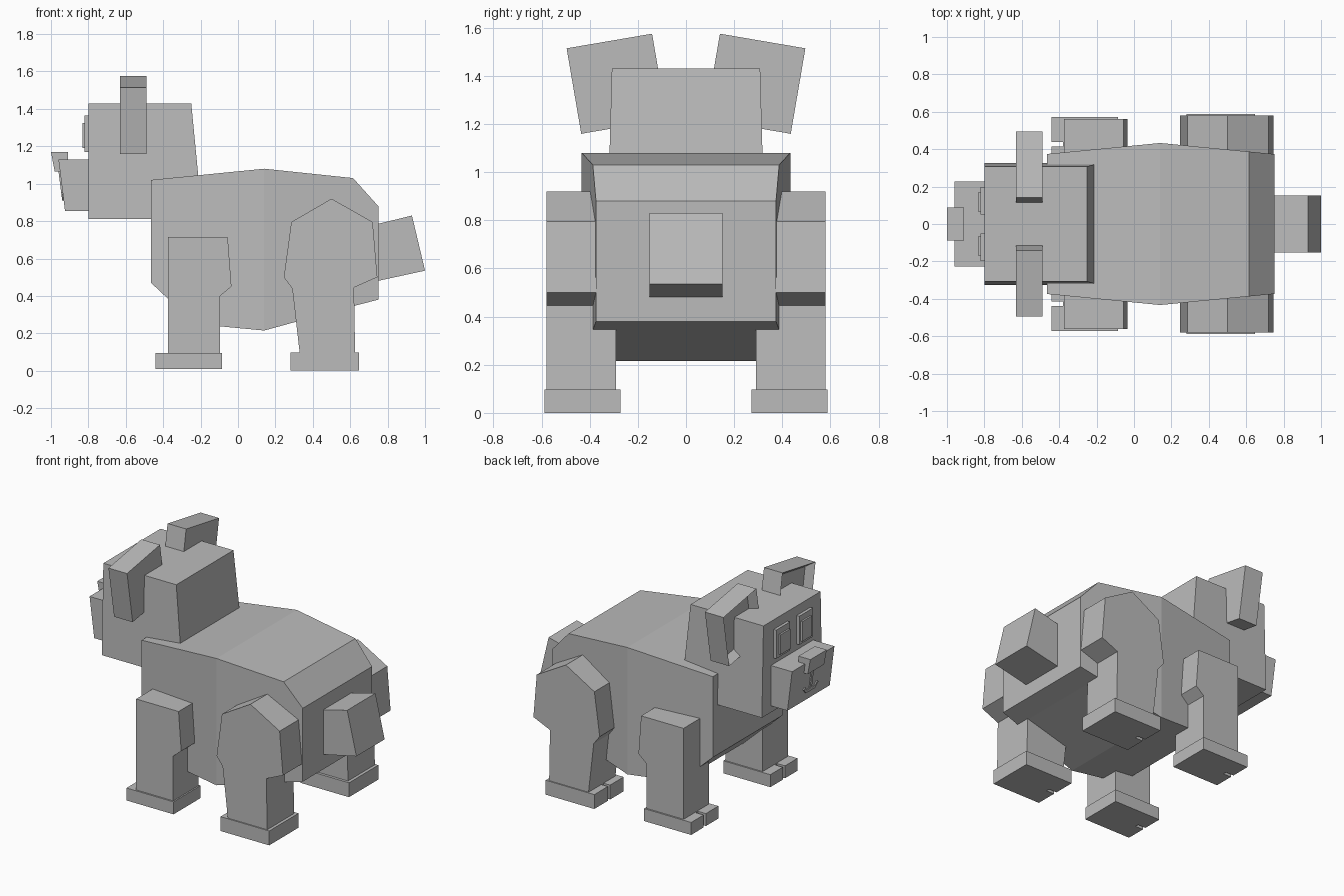
import bpy, bmesh, math
from mathutils import Matrix, Vector

cube = bpy.data.objects.get("Cube")
if cube:
    bpy.data.objects.remove(cube)

GREY = (0.5, 0.5, 0.5, 1)
mat = bpy.data.materials.new("plain grey")
mat.use_nodes = True
mat.diffuse_color = GREY
mat.node_tree.nodes["Principled BSDF"].inputs["Base Color"].default_value = GREY


def finish(name, bm):
    bmesh.ops.recalc_face_normals(bm, faces=bm.faces)
    mesh = bpy.data.meshes.new(name)
    bm.to_mesh(mesh)
    bm.free()
    mesh.materials.append(mat)
    obj = bpy.data.objects.new(name, mesh)
    bpy.context.scene.collection.objects.link(obj)
    return obj


def extrude(bm, points, offset):
    """Sweep a flat outline along an offset."""
    face = bm.faces.new([bm.verts.new(p) for p in points])
    new = bmesh.ops.extrude_face_region(bm, geom=[face])["geom"]
    # keep the starting cap so the solid is closed
    verts = [v for v in new if isinstance(v, bmesh.types.BMVert)]
    bmesh.ops.translate(bm, verts=verts, vec=offset)


def side_part(name, profile, y0, y1):
    """Solid from an x-z outline between two y positions."""
    bm = bmesh.new()
    extrude(bm, [(x, y0, z) for x, z in profile], (0, y1 - y0, 0))
    return finish(name, bm)


def box_profile(x0, x1, z0, z1):
    return [(x0, z0), (x1, z0), (x1, z1), (x0, z1)]


# Body: a side outline cut at its middle and widened there
bm = bmesh.new()
outline = [(-0.465, 1.02), (0.14, 1.08), (0.615, 1.03), (0.75, 0.88), (0.75, 0.38),
           (0.615, 0.345), (0.14, 0.215), (-0.23, 0.25), (-0.465, 0.47)]
extrude(bm, [(x, -1, z) for x, z in outline], (0, 2, 0))
bmesh.ops.bisect_plane(bm, geom=bm.verts[:] + bm.edges[:] + bm.faces[:],
                       plane_co=(0.14, 0, 0), plane_no=(1, 0, 0))
for v in bm.verts:
    v.co.y *= 0.433 - abs(v.co.x - 0.14) * 0.097
finish("body", bm)

# Head: slightly narrower towards the crown
head = side_part("head", [(-0.8, 0.81), (-0.19, 0.81), (-0.25, 1.43), (-0.8, 1.43)], -1, 1)
for v in head.data.vertices:
    v.co.y *= 0.325 if v.co.z < 1 else 0.308

# Muzzle, nose and tail
side_part("muzzle", [(-0.96, 1.13), (-0.78, 1.13), (-0.78, 0.855), (-0.925, 0.855)], -0.228, 0.228)
side_part("nose", [(-1, 1.17), (-0.91, 1.17), (-0.91, 1.065), (-0.98, 1.065)], -0.088, 0.088)
side_part("tail", [(0.7, 0.773), (0.93, 0.83), (1.0, 0.535), (0.7, 0.47)], -0.152, 0.152)


# Mouth: thin raised lines lying on the sloping muzzle front
def mouth_line(name, points):
    bm = bmesh.new()
    extrude(bm, [(-0.968 + (1.13 - z) * 0.127, y, z) for y, z in points], (0.02, 0, 0))
    finish(name, bm)


mouth_line("mouth_centre", [(-0.01, 1.08), (0.01, 1.08), (0.01, 0.93), (-0.01, 0.93)])
for side, s in (("left", -1), ("right", 1)):
    mouth_line(side + "_mouth_curve",
               [(s * y, z) for y, z in ((0, 0.91), (0.05, 0.91), (0.08, 0.945),
                                        (0.065, 0.955), (0.045, 0.93), (0, 0.93))])

FRONT_LEG = [(-0.375, 0.715), (-0.055, 0.715), (-0.035, 0.45),
             (-0.095, 0.4), (-0.095, 0.05), (-0.375, 0.05)]
REAR_LEG = [(0.5, 0.92), (0.72, 0.795), (0.745, 0.5), (0.62, 0.445), (0.627, 0.05),
            (0.335, 0.05), (0.29, 0.44), (0.245, 0.5), (0.285, 0.795)]


def foot(name, x0, x1, z0, z1, y0, y1, s):
    """Slab with a narrow slot between two toes."""
    mid, slot, deep = (y0 + y1) / 2, 0.012, x0 + 0.06
    plan = [(x0, y0), (x1, y0), (x1, y1), (x0, y1), (x0, mid + slot),
            (deep, mid + slot), (deep, mid - slot), (x0, mid - slot)]
    bm = bmesh.new()
    extrude(bm, [(x, s * y, z0) for x, y in plan], (0, 0, z1 - z0))
    finish(name, bm)


for side, s in (("left", -1), ("right", 1)):
    # Legs and feet
    side_part(side + "_front_leg", FRONT_LEG, s * 0.29, s * 0.562)
    side_part(side + "_rear_leg", REAR_LEG, s * 0.29, s * 0.58)
    foot(side + "_front_foot", -0.44, -0.085, 0.01, 0.095, 0.28, 0.573, s)
    foot(side + "_rear_foot", 0.28, 0.647, 0, 0.098, 0.272, 0.588, s)

    # Eyes: a plate with a smaller raised plate on it
    side_part(side + "_eye_rim", box_profile(-0.82, -0.79, 1.17, 1.365), s * 0.05, s * 0.198)
    side_part(side + "_eye", box_profile(-0.832, -0.8, 1.19, 1.325), s * 0.065, s * 0.17)

    # Ears: tilted square blocks with a hollow front
    bm = bmesh.new()
    bmesh.ops.create_cube(bm, size=1)
    bmesh.ops.scale(bm, vec=(0.14, 0.36, 0.36), verts=bm.verts)
    bm.normal_update()
    front = [f for f in bm.faces if f.normal.x < -0.9]
    bmesh.ops.inset_region(bm, faces=front, thickness=0.05)
    bmesh.ops.translate(bm, verts=front[0].verts, vec=(0.05, 0, 0))
    bm.transform(Matrix.Translation((-0.56, s * 0.288, 1.367))
                 @ Matrix.Rotation(math.radians(-9.7 * s), 4, 'X'))
    finish(side + "_ear", bm)
